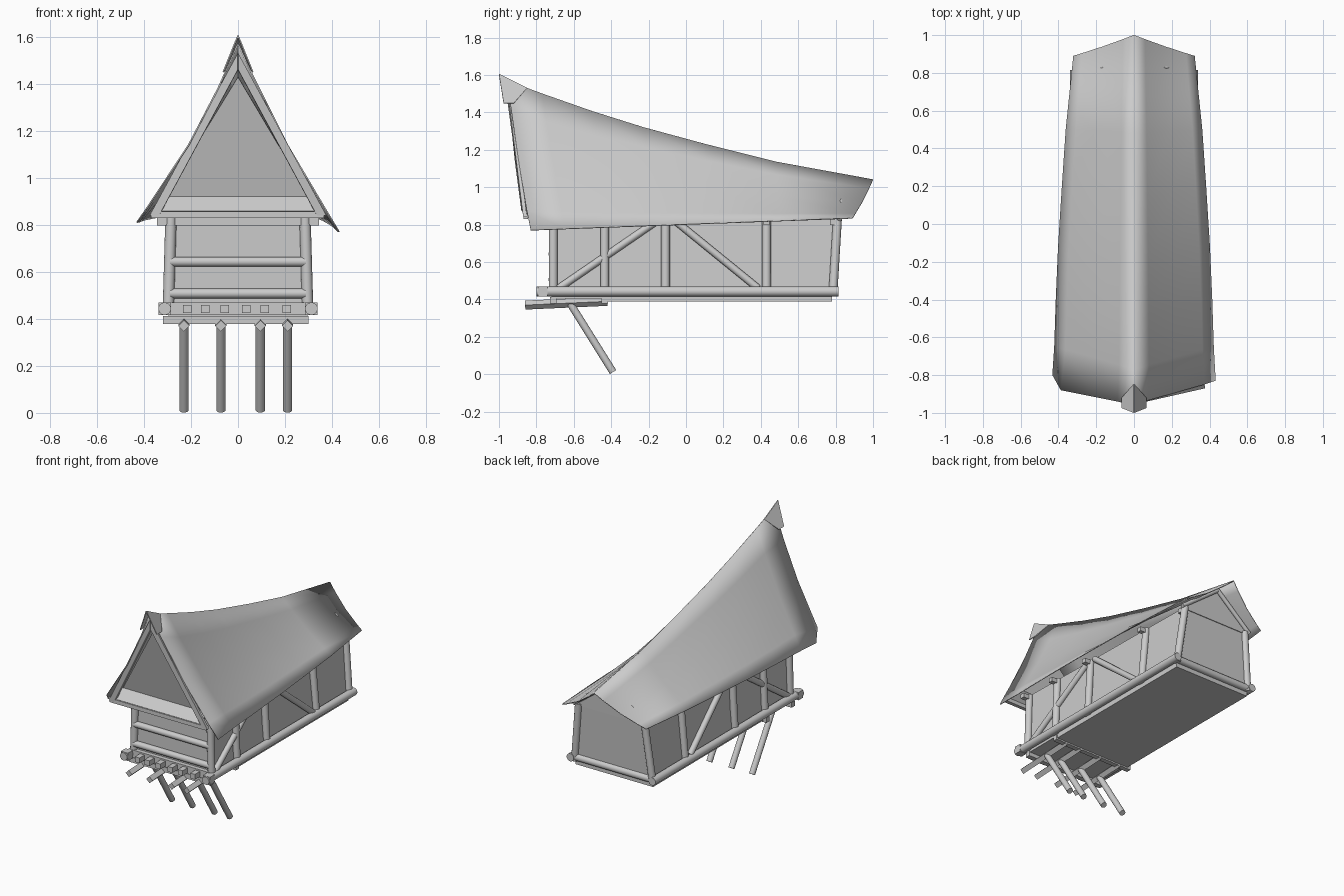
import bpy, bmesh
from math import sin, pi
from mathutils import Vector

if "Cube" in bpy.data.objects:
    bpy.data.objects.remove(bpy.data.objects["Cube"])

grey = bpy.data.materials.new("plain_grey")
grey.use_nodes = True
grey.diffuse_color = (0.6, 0.6, 0.6, 1)
grey.node_tree.nodes["Principled BSDF"].inputs["Base Color"].default_value = (0.6, 0.6, 0.6, 1)


def finish(name, bm, smooth=False):
    mesh = bpy.data.meshes.new(name)
    bm.to_mesh(mesh)
    bm.free()
    mesh.materials.append(grey)
    ob = bpy.data.objects.new(name, mesh)
    bpy.context.collection.objects.link(ob)
    if smooth:
        bpy.ops.object.select_all(action="DESELECT")
        ob.select_set(True)
        bpy.context.view_layer.objects.active = ob
        bpy.ops.object.shade_smooth_by_angle()
    return ob


def log(name, a, b, radius, sides=14):
    """Round timber from a to b; four sides makes a square beam."""
    a, b = Vector(a), Vector(b)
    bm = bmesh.new()
    bmesh.ops.create_cone(bm, cap_ends=True, segments=sides, radius1=radius,
                          radius2=radius, depth=(b - a).length)
    rot = (b - a).to_track_quat("Z", "Y").to_matrix().to_4x4()
    bm.transform(rot)
    bmesh.ops.translate(bm, verts=bm.verts, vec=(a + b) / 2)
    return finish(name, bm, sides > 4)


def box(name, low, high):
    bm = bmesh.new()
    bmesh.ops.create_cube(bm, size=1)
    low, high = Vector(low), Vector(high)
    for v in bm.verts:
        v.co = Vector([(l + h) / 2 + c * (h - l) for l, h, c in zip(low, high, v.co)])
    return finish(name, bm)


def panel(name, points, thick=0.012):
    """Flat board with the given outline."""
    bm = bmesh.new()
    bm.faces.new([bm.verts.new(p) for p in points])
    ob = finish(name, bm)
    mod = ob.modifiers.new("thickness", "SOLIDIFY")
    mod.thickness = thick
    mod.offset = 0
    return ob


def loft(name, rows, thick=0.006):
    bm = bmesh.new()
    grid = [[bm.verts.new(p) for p in row] for row in rows]
    for r, s in zip(grid, grid[1:]):
        for i in range(len(r) - 1):
            bm.faces.new((r[i], r[i + 1], s[i + 1], s[i]))
    ob = finish(name, bm, True)
    mod = ob.modifiers.new("thickness", "SOLIDIFY")
    mod.thickness = thick
    mod.offset = 0
    return ob


# Swept roof: stations run from the second row to the back
ridge = [(-0.77, 1.50), (-0.5, 1.405), (-0.23, 1.32), (0.12, 1.225), (0.48, 1.135), (1, 1.04)]
eave = [(-0.65, 0.42), (-0.4, 0.412), (-0.12, 0.4), (0.2, 0.38), (0.5, 0.36), (0.89, 0.32)]
ACROSS = (0, 0.2, 0.55, 0.87, 1)
front_edge = {
    1: [(0, -0.96, 1.57), (0.07, -0.935, 1.42), (0.21, -0.895, 1.14),
        (0.37, -0.85, 0.87), (0.43, -0.83, 0.77)],
    -1: [(0, -0.96, 1.57), (-0.085, -0.94, 1.38), (-0.21, -0.915, 1.14),
         (-0.385, -0.88, 0.875), (-0.43, -0.80, 0.81)],
}
for side, label in ((1, "left"), (-1, "right")):
    rows = [[Vector(p) for p in front_edge[side]]]
    drop = 0.77 if side > 0 else 0.81
    for (ry, rz), (ey, ex) in zip(ridge, eave):
        ez = drop + (0.835 - drop) * (ey + 0.83) / 1.72
        row = []
        for t in ACROSS:
            sag = 0.012 * sin(pi * t)
            row.append((side * (ex * t - sag), ry + (ey - ry) * t, rz + (ez - rz) * t - sag))
        rows.append(row)
    loft(label + "_roof", rows)
    # Ridge cap that juts over the front gable
    panel(label + "_ridge_cap", [(0, -1, 1.605), (side * 0.063, -0.975, 1.45),
                                 (side * 0.063, -0.92, 1.45), (0, -0.85, 1.53)], 0.006)

# Front gable leaning outward, with its sloping base board and barge boards
panel("front_gable", [(-0.315, -0.80, 0.915), (0.305, -0.80, 0.915), (0, -0.925, 1.43)])
panel("gable_skirt", [(-0.35, -0.86, 0.855), (0.34, -0.86, 0.855),
                      (0.31, -0.80, 0.92), (-0.315, -0.80, 0.92)])
box("gable_base_board", (-0.37, -0.87, 0.83), (0.365, -0.845, 0.857))
for s in (-1, 1):
    panel("barge_board", [(s * 0.375, -0.86, 0.84), (s * 0.335, -0.86, 0.84),
                          (0, -0.945, 1.46), (0, -0.945, 1.53)], 0.02)

# Side walls with posts, braces and sill logs
def top_x(y):
    return 0.285 - 0.035 * (y + 0.71) / 1.5


POSTS = (-0.71, -0.435, -0.11, 0.43, 0.785)
for s in (-1, 1):
    panel("side_wall", [(s * 0.285, -0.70, 0.42), (s * 0.285, 0.78, 0.42),
                        (s * 0.24, 0.80, 0.84), (s * 0.27, -0.70, 0.84)])
    log("sill_log", (s * 0.312, -0.8, 0.443), (s * 0.312, 0.815, 0.443), 0.027)
    box("sill_end", (s * 0.312 - 0.027, -0.79, 0.416), (s * 0.312 + 0.027, -0.74, 0.47))
    for y in POSTS:
        lean = 0.025 if y > 0.7 else 0
        log("post", (s * 0.297, y, 0.42), (s * top_x(y), y + lean, 0.835), 0.024)
    for y0, y1 in ((-0.68, -0.14), (0.385, -0.07)):
        log("brace", (s * 0.3, y0, 0.46), (s * top_x(y1), y1, 0.83), 0.02)

# Tie beams over each pair of posts
for y in POSTS:
    reach = top_x(y) + (0.06 if y < 0.7 else 0.025)
    box("tie_beam", (-reach, y - 0.016, 0.798), (reach, y + 0.016, 0.828))

# Front and back walls with their rails
panel("front_wall", [(-0.29, -0.70, 0.42), (0.29, -0.70, 0.42),
                     (0.28, -0.70, 0.83), (-0.28, -0.70, 0.83)])
for z in (0.508, 0.643):
    log("front_rail", (-0.29, -0.715, z), (0.29, -0.715, z), 0.021)
panel("back_wall", [(-0.29, 0.78, 0.42), (0.29, 0.78, 0.42),
                    (0.25, 0.805, 0.83), (-0.25, 0.805, 0.83)])
log("back_sill", (-0.31, 0.785, 0.443), (0.31, 0.785, 0.443), 0.024)
panel("back_gable", [(-0.27, 0.81, 0.82), (0.27, 0.81, 0.82), (0, 0.82, 1.04)])
for s in (-1, 1):
    log("back_rafter", (s * 0.28, 0.82, 0.83), (0, 0.84, 1.04), 0.014)

# Floor and its front joist ends
box("floor", (-0.295, -0.43, 0.388), (0.295, 0.78, 0.418))
box("front_floor", (-0.295, -0.72, 0.405), (0.295, -0.43, 0.418))
box("front_floor_edge", (-0.295, -0.735, 0.418), (0.295, -0.70, 0.47))
for x in (-0.215, -0.14, -0.057, 0.035, 0.113, 0.207):
    box("joist", (x - 0.018, -0.79, 0.424), (x + 0.018, -0.5, 0.46))

# Cross beams, outrigger beams and slanted stilts
for y in (-0.71, -0.435):
    box("cross_beam", (-0.32, y - 0.017, 0.378), (0.3, y + 0.017, 0.412))
for x in (-0.23, -0.073, 0.095, 0.211):
    log("outrigger", (x, -0.86, 0.37), (x, -0.42, 0.39), 0.024, 4).rotation_euler = (0, 0, 0)
    log("stilt", (x, -0.62, 0.38), (x, -0.39, 0.012), 0.02)
